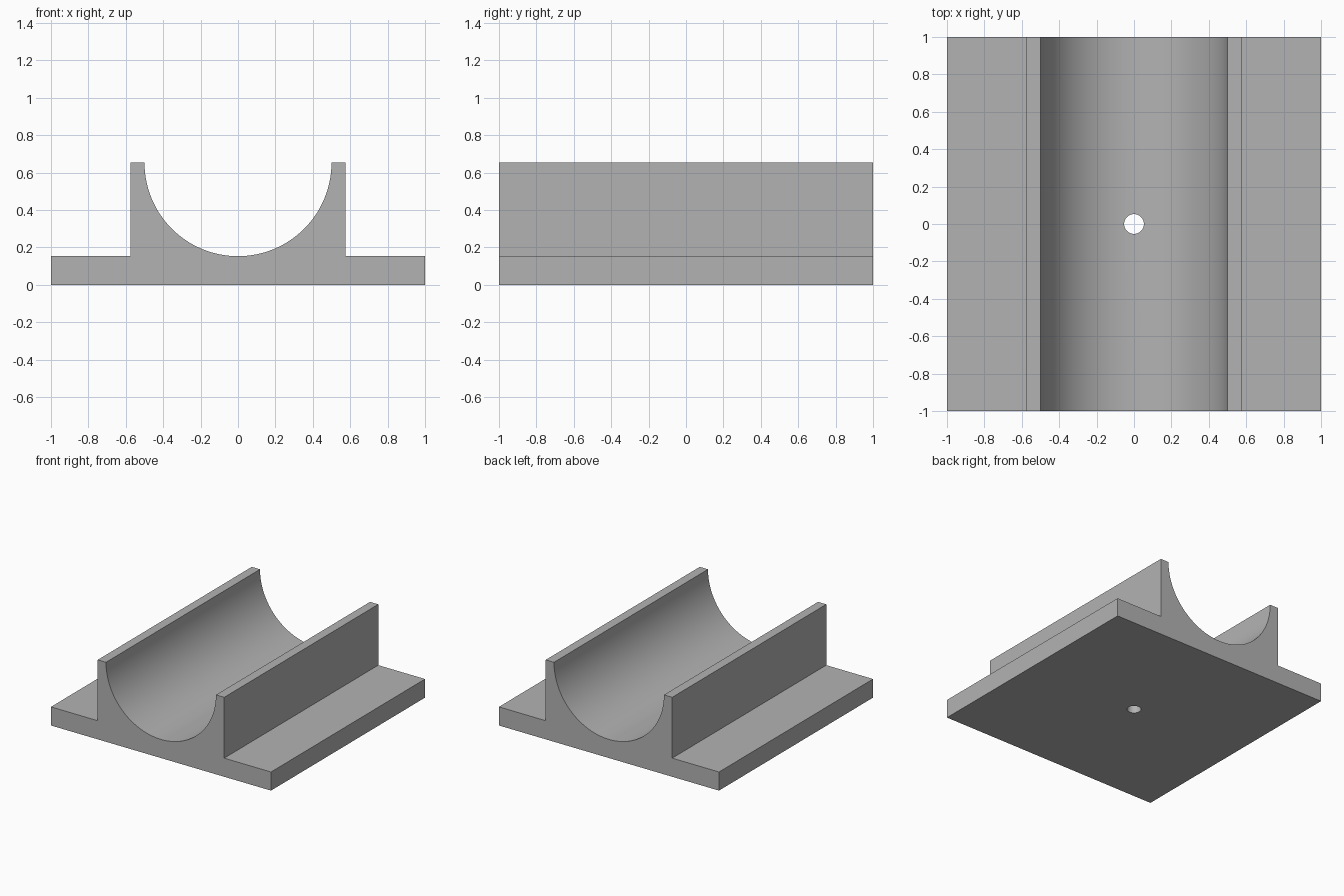
import bpy
import bmesh
from math import pi, cos, sin, radians

cube = bpy.data.objects.get("Cube")
if cube:
    bpy.data.objects.remove(cube, do_unlink=True)

HALF = 1.0            # half width and half length of the plate
PLATE = 0.153         # plate thickness
TOP = 0.653           # height of the cradle walls
WALL = 0.575          # outer half width of the cradle
RADIUS = 0.5          # trough radius
HOLE = 0.053          # drain hole radius
STEPS = 64

grey = bpy.data.materials.new("plain grey")
grey.use_nodes = True
color = (0.45, 0.45, 0.45, 1)
grey.diffuse_color = color
grey.node_tree.nodes["Principled BSDF"].inputs["Base Color"].default_value = color

# Cross-section: flat plate, upright walls and a half-round trough
profile = [(-HALF, 0), (HALF, 0), (HALF, PLATE), (WALL, PLATE), (WALL, TOP)]
for i in range(STEPS + 1):
    a = pi * i / STEPS
    profile.append((RADIUS * cos(a), TOP - RADIUS * sin(a)))
profile += [(-WALL, TOP), (-WALL, PLATE), (-HALF, PLATE)]

# Extrude the section along the whole length
bm = bmesh.new()
section = bm.faces.new([bm.verts.new((x, -HALF, z)) for x, z in profile])
extruded = bmesh.ops.extrude_face_region(bm, geom=[section])
moved = [v for v in extruded["geom"] if isinstance(v, bmesh.types.BMVert)]
bmesh.ops.translate(bm, verts=moved, vec=(0, 2 * HALF, 0))
# Extruding a lone face keeps it as the front cap
bmesh.ops.recalc_face_normals(bm, faces=bm.faces)
mesh = bpy.data.meshes.new("pipe_cradle")
bm.to_mesh(mesh)
bm.free()
mesh.materials.append(grey)
cradle = bpy.data.objects.new("pipe_cradle", mesh)
bpy.context.collection.objects.link(cradle)

# Round hole through the middle of the base
bpy.ops.mesh.primitive_cylinder_add(vertices=48, radius=HOLE, depth=1, location=(0, 0, 0))
cutter = bpy.context.object
cutter.name = "hole_cutter"
cutter.hide_render = True
cutter.data.materials.append(grey)

cut = cradle.modifiers.new("hole", "BOOLEAN")
cut.operation = "DIFFERENCE"
cut.solver = "EXACT"
cut.object = cutter

bpy.ops.object.select_all(action="DESELECT")
cradle.select_set(True)
bpy.context.view_layer.objects.active = cradle
bpy.ops.object.modifier_apply(modifier=cut.name)
bpy.data.objects.remove(cutter, do_unlink=True)

# Smooth trough and hole, crisp edges elsewhere
bpy.ops.object.shade_smooth_by_angle(angle=radians(30))
